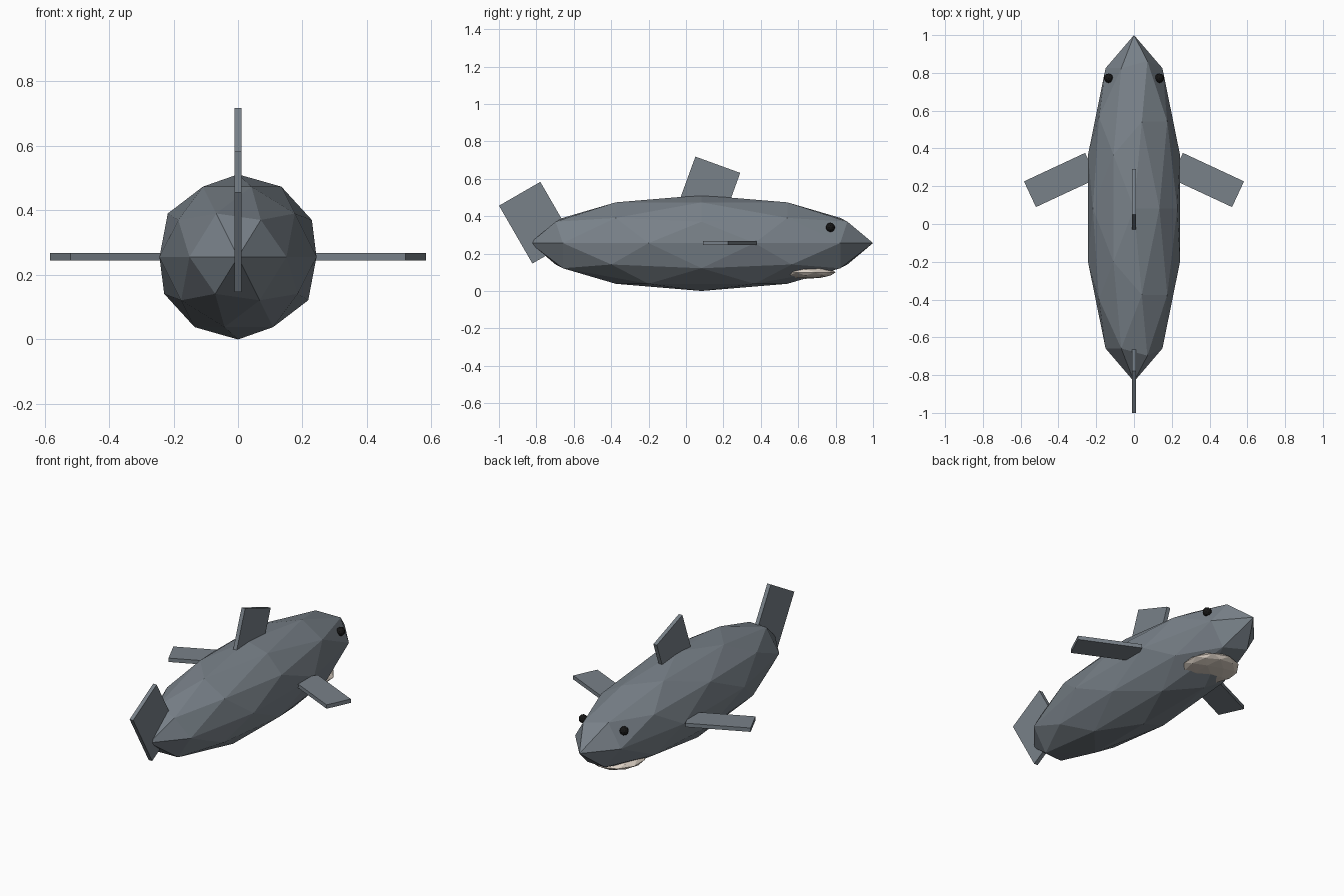
import bpy
from math import radians

default = bpy.data.objects.get("Cube")
if default:
    bpy.data.objects.remove(default, do_unlink=True)


def material(name, rgb):
    mat = bpy.data.materials.new(name)
    mat.use_nodes = True
    color = (*rgb, 1.0)
    mat.diffuse_color = color
    bsdf = next(n for n in mat.node_tree.nodes if n.type == 'BSDF_PRINCIPLED')
    bsdf.inputs["Base Color"].default_value = color
    return mat


grey = material("slate_grey", (0.19, 0.22, 0.25))
black = material("black", (0.008, 0.008, 0.008))
cream = material("cream", (0.72, 0.64, 0.56))


def finish(name, scale, mat):
    obj = bpy.context.object
    obj.name = name
    obj.scale = scale
    obj.data.materials.append(mat)
    return obj


def faceted_ball(name, location, scale, mat):
    bpy.ops.mesh.primitive_ico_sphere_add(subdivisions=2, radius=1, location=location)
    return finish(name, scale, mat)


def fin(name, location, size, rotation):
    bpy.ops.mesh.primitive_cube_add(
        size=1, location=location, rotation=[radians(a) for a in rotation])
    return finish(name, size, grey)


MID = 0.256        # height of the body axis
THICK = 0.023      # fin thickness

# Body: stretched faceted ball, nose towards +y
faceted_ball("body", (0, 0.083, MID), (MID, 0.917, MID), grey)

# Mouth: flattened ball showing through the underside of the nose
faceted_ball("mouth", (0, 0.64, 0.1), (0.15, 0.16, 0.035), cream)

# Upright fins
fin("dorsal_fin", (0.0, 0.109, 0.507), (THICK, 0.255, 0.357), (-20, 0, 0))
fin("tail_fin", (0.0, -0.80, 0.365), (THICK, 0.255, 0.357), (30, 0, 0))

# Side fins and eyes
for side, s in (("left", 1), ("right", -1)):
    fin(side + "_side_fin", (s * 0.389, 0.233, MID), (0.357, 0.15, THICK), (0, 0, -25 * s))
    faceted_ball(side + "_eye", (s * 0.134, 0.772, 0.34), (0.025,) * 3, black)
